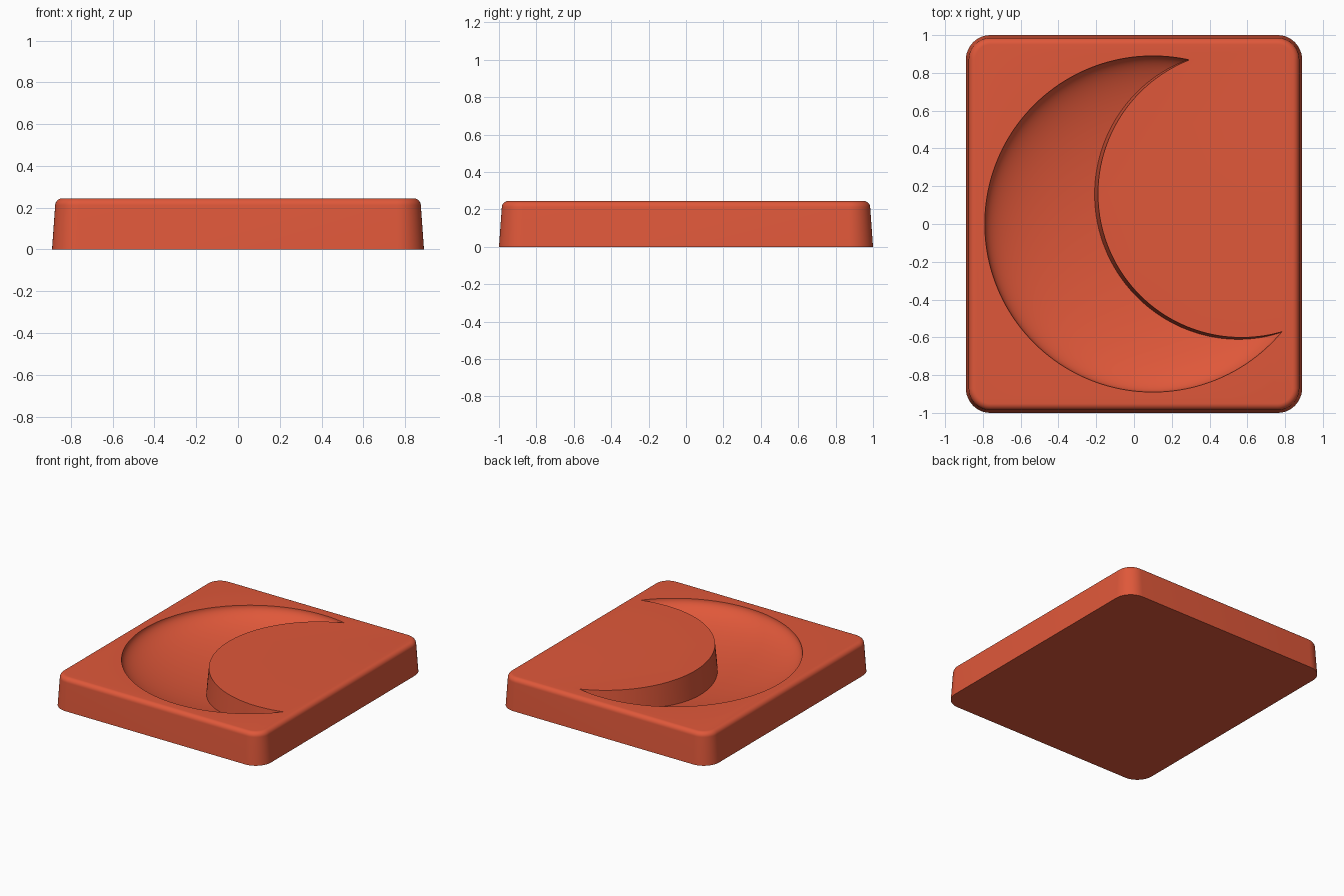
import bpy
import bmesh
from math import sin, cos, pi, radians

cube = bpy.data.objects.get("Cube")
if cube:
    bpy.data.objects.remove(cube, do_unlink=True)

HEIGHT = 0.245
BOWL_DEPTH = 0.21

clay = bpy.data.materials.new("terracotta_red")
clay.use_nodes = True
clay.diffuse_color = (0.74, 0.097, 0.042, 1)
clay.node_tree.nodes["Principled BSDF"].inputs["Base Color"].default_value = clay.diffuse_color


def loft(name, rings):
    """Skin a stack of closed rings, bottom to top, and cap both ends."""
    bm = bmesh.new()
    rows = [[bm.verts.new(p) for p in ring] for ring in rings]
    for low, high in zip(rows, rows[1:]):
        for i in range(len(low)):
            j = (i + 1) % len(low)
            bm.faces.new((low[i], low[j], high[j], high[i]))
    bm.faces.new(rows[0][::-1])
    bm.faces.new(rows[-1])
    mesh = bpy.data.meshes.new(name)
    bm.to_mesh(mesh)
    bm.free()
    mesh.materials.append(clay)
    obj = bpy.data.objects.new(name, mesh)
    bpy.context.collection.objects.link(obj)
    return obj


def circle(x, y, radius, z, steps=160):
    return [(x + radius * cos(2 * pi * i / steps),
             y + radius * sin(2 * pi * i / steps), z) for i in range(steps)]


def rounded_rect(inset, z, steps=12):
    """Rounded rectangle of the tray footprint, shrunk by inset."""
    radius = 0.13 - inset
    ring = []
    for corner, (sx, sy) in enumerate([(1, 1), (-1, 1), (-1, -1), (1, -1)]):
        for i in range(steps + 1):
            a = (corner + i / steps) * pi / 2
            ring.append((sx * 0.76 + radius * cos(a), sy * 0.87 + radius * sin(a), z))
    return ring


def cut(target, cutter):
    mod = target.modifiers.new("cut", "BOOLEAN")
    mod.operation = "DIFFERENCE"
    mod.solver = "EXACT"
    mod.object = cutter
    bpy.context.view_layer.objects.active = target
    bpy.ops.object.modifier_apply(modifier=mod.name)
    bpy.data.objects.remove(cutter, do_unlink=True)


# Tray body: drafted walls with a rounded top edge
fillet = 0.035
rings = [rounded_rect(0, 0), rounded_rect(0.015, HEIGHT - fillet)]
for i in range(1, 9):
    a = i / 8 * pi / 2
    rings.append(rounded_rect(0.015 + fillet * (1 - cos(a)),
                              HEIGHT - fillet + fillet * sin(a)))
tray = loft("crescent_tray", rings)

# Bowl cutter: lower half of a flattened sphere, extended above the tray
rings = []
for i in range(1, 41):
    a = i / 40 * pi / 2
    rings.append(circle(0.1, 0, 0.89 * sin(a), HEIGHT - BOWL_DEPTH * cos(a)))
rings.append(circle(0.1, 0, 0.89, HEIGHT + 0.1))
bowl = loft("bowl_cutter", rings)
bowl.hide_render = True

# Drafted plug taken out of the bowl, leaving a crescent
plug = loft("plug_cutter", [circle(0.57, 0.16, 0.79, -0.07),
                            circle(0.57, 0.16, 0.75, 0.36)])
plug.hide_render = True
cut(bowl, plug)
cut(tray, bowl)

# Smooth shading with crisp rims
bpy.ops.object.select_all(action="DESELECT")
tray.select_set(True)
bpy.context.view_layer.objects.active = tray
bpy.ops.object.shade_smooth_by_angle(angle=radians(30))
